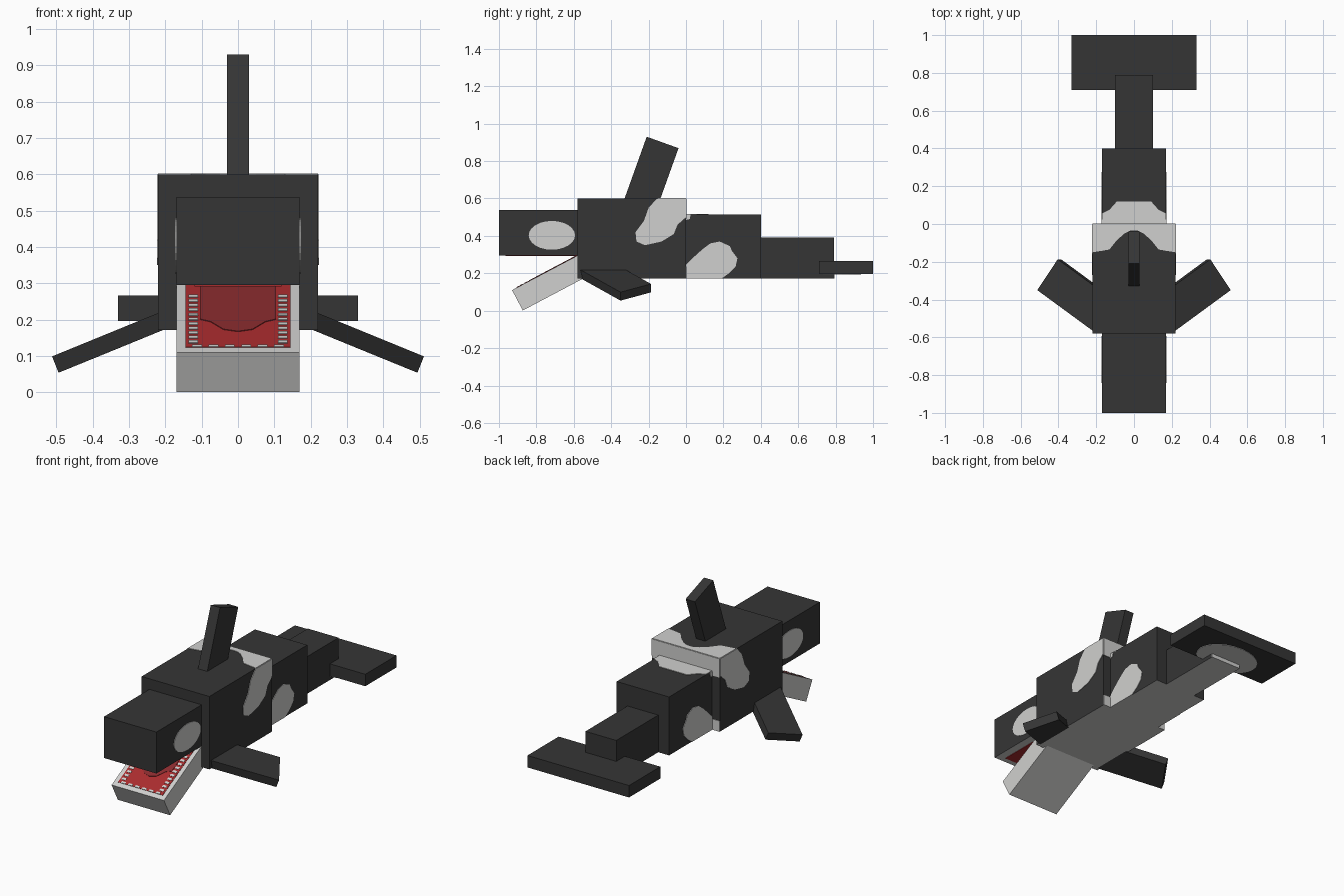
import bpy, bmesh, math
from mathutils import Vector

if "Cube" in bpy.data.objects:
    bpy.data.objects.remove(bpy.data.objects["Cube"])


def material(name, rgb):
    m = bpy.data.materials.new(name)
    m.use_nodes = True
    m.diffuse_color = (*rgb, 1)
    m.node_tree.nodes["Principled BSDF"].inputs["Base Color"].default_value = (*rgb, 1)
    return m


BLACK = material("charcoal", (0.036, 0.036, 0.036))
WHITE = material("pale grey", (0.63, 0.63, 0.62))
RED = material("mouth red", (0.40, 0.025, 0.027))
DARK_RED = material("throat red", (0.25, 0.024, 0.027))


def finish(name, bm, mats):
    bmesh.ops.recalc_face_normals(bm, faces=bm.faces)
    me = bpy.data.meshes.new(name)
    bm.to_mesh(me)
    bm.free()
    for m in mats:
        me.materials.append(m)
    ob = bpy.data.objects.new(name, me)
    bpy.context.scene.collection.objects.link(ob)
    return ob


def prism(name, pts, depth, mats):
    """Extrude a flat outline along the depth vector."""
    bm = bmesh.new()
    face = bm.faces.new([bm.verts.new(p) for p in pts])
    ext = bmesh.ops.extrude_face_region(bm, geom=[face])
    verts = [g for g in ext["geom"] if isinstance(g, bmesh.types.BMVert)]
    bmesh.ops.translate(bm, verts=verts, vec=depth)
    if face.is_valid is False or len(bm.faces) < len(pts) + 2:
        bm.faces.new([v for v in bm.verts if v not in verts])
    return finish(name, bm, mats)


def block(name, corner, u, v, w, mat=BLACK, belly=False):
    """Slanted or straight box from one corner and three edges."""
    c, u, v, w = map(Vector, (corner, u, v, w))
    ob = prism(name, [c, c + u, c + u + v, c + v], w, [mat, WHITE])
    if belly:  # pale underside
        for p in ob.data.polygons:
            p.material_index = int(p.normal.z < -0.9)
    return ob


def box(name, x, y0, y1, z0, z1, belly=False):
    return block(name, (-x, y0, z0), (2 * x, 0, 0), (0, y1 - y0, 0),
                 (0, 0, z1 - z0), BLACK, belly)


def plate(name, pts, place, normal, mat, lift=0.003):
    """Thin painted plate: 2D outline put on a surface by place()."""
    n = Vector(normal)
    return prism(name, [Vector(place(a, b)) - n * 0.002 for a, b in pts],
                 n * (lift + 0.002), [mat])


def side_plates(name, pts, x):
    for label, s in (("left", 1), ("right", -1)):
        plate(f"{label}_{name}", pts, lambda y, z: (s * x, y, z), (s, 0, 0), WHITE)


def ellipse(cx, cy, rx, ry, n=24):
    return [(cx + rx * math.cos(t * math.tau / n), cy + ry * math.sin(t * math.tau / n))
            for t in range(n)]


def mirrored(half):
    """Complete an outline given for +x, listed from one end to the other."""
    return half + [(-a, b) for a, b in reversed(half) if a > 0]


def rect(x0, x1, y0, y1):
    return [(x0, y0), (x1, y0), (x1, y1), (x0, y1)]


# Main blocks from nose to tail
BASE = 0.172
box("head", 0.17, -1.0, -0.58, 0.295, 0.538, belly=True)
box("body", 0.22, -0.58, 0.0, BASE, 0.60, belly=True)
box("rear_body", 0.17, 0.0, 0.40, BASE, 0.515, belly=True)
box("tail", 0.10, 0.40, 0.79, BASE, 0.39, belly=True)
box("tail_fluke", 0.33, 0.71, 1.0, 0.197, 0.267)

# Dorsal fin leaning backwards
block("dorsal_fin", (-0.03, -0.21, 0.93), (0.06, 0, 0), (0, 0.17, -0.061),
      (0, -0.137, -0.382))

# Flippers sloping down and swept back
for label, s in (("left", 1), ("right", -1)):
    block(f"{label}_flipper", (s * 0.512, -0.35, 0.099), (s * -0.108, 0.163, 0.044),
          (s * -0.308, -0.226, 0.126), (s * -0.018, 0, -0.045))

# Open lower jaw
TIP = Vector((0, -0.93, 0.11))
ALONG = Vector((0, 0.884, 0.467))
UP = Vector((0, -0.467, 0.884))
LENGTH = 0.396
block("lower_jaw", TIP + Vector((-0.17, 0, 0)), (0.34, 0, 0), ALONG * LENGTH,
      UP * -0.123, WHITE)


def on_jaw(x, s):
    return TIP + Vector((x, 0, 0)) + ALONG * s


# Mouth lining, throat and teeth
plate("jaw_lining", rect(-0.145, 0.145, 0.028, 0.394), on_jaw, UP, RED, 0.002)
throat = [(0.105, 0.394), (0.105, 0.19), (0.075, 0.175), (0.04, 0.13), (0, 0.118)]
plate("throat", mirrored(throat), on_jaw, UP, DARK_RED, 0.004)
for i in range(11):
    s0 = 0.05 + i * 0.027
    for label, s in (("left", 1), ("right", -1)):
        plate(f"{label}_tooth_{i + 1}", rect(s * 0.110, s * 0.136, s0, s0 + 0.014),
              on_jaw, UP, WHITE, 0.004)
for i in range(6):
    x0 = -0.126 + i * 0.045
    plate(f"front_tooth_{i + 1}", rect(x0, x0 + 0.027, 0.028, 0.04), on_jaw, UP, WHITE, 0.004)
plate("palate", rect(-0.12, 0.12, -0.965, -0.582), lambda x, y: (x, y, 0.295),
      (0, 0, -1), RED)

# Eye patches
side_plates("eye_patch", ellipse(-0.717, 0.403, 0.124, 0.077), 0.17)

# Saddle marking over the back
saddle_side = [(0, 0.60), (-0.155, 0.60), (-0.20, 0.55), (-0.225, 0.48), (-0.27, 0.42),
               (-0.265, 0.37), (-0.22, 0.35), (-0.13, 0.37), (-0.065, 0.41),
               (-0.045, 0.46), (0, 0.50)]
side_plates("saddle_side", saddle_side, 0.22)
saddle_top = [(0.22, 0), (0.22, -0.15), (0.17, -0.142), (0.13, -0.135), (0.09, -0.085),
              (0.05, -0.05), (0.02, -0.035)]
plate("saddle_top", mirrored(saddle_top), lambda x, y: (x, y, 0.60), (0, 0, 1), WHITE)
plate("saddle_back", rect(-0.22, 0.22, 0.49, 0.60), lambda x, z: (x, 0, z), (0, 1, 0), WHITE)
rear_top = [(0.17, 0), (0.17, 0.055), (0.13, 0.075), (0.09, 0.12)]
plate("rear_saddle_top", mirrored(rear_top), lambda x, y: (x, y, 0.515), (0, 0, 1), WHITE)
side_plates("rear_saddle_side", [(0, 0.485), (0.02, 0.49), (0.025, 0.515), (0, 0.515)], 0.17)

# Flank patches rising from the belly
flank = [(0, BASE), (0, 0.245), (0.04, 0.285), (0.09, 0.33), (0.13, 0.36), (0.18, 0.37),
         (0.235, 0.345), (0.245, 0.32), (0.275, 0.28), (0.265, 0.235), (0.23, 0.20),
         (0.19, BASE)]
side_plates("flank_patch", flank, 0.17)
plate("body_back_lower", rect(-0.22, 0.22, BASE, 0.235), lambda x, z: (x, 0, z),
      (0, 1, 0), WHITE)

# Pale marks at the tail end
plate("tail_end_mark", rect(-0.10, 0.10, BASE, 0.197), lambda x, z: (x, 0.79, z),
      (0, 1, 0), WHITE)
fluke_mark = [(x, max(y, 0.711)) for x, y in ellipse(0, 0.80, 0.19, 0.135)]
plate("fluke_mark", fluke_mark, lambda x, y: (x, y, 0.197), (0, 0, -1), WHITE)
